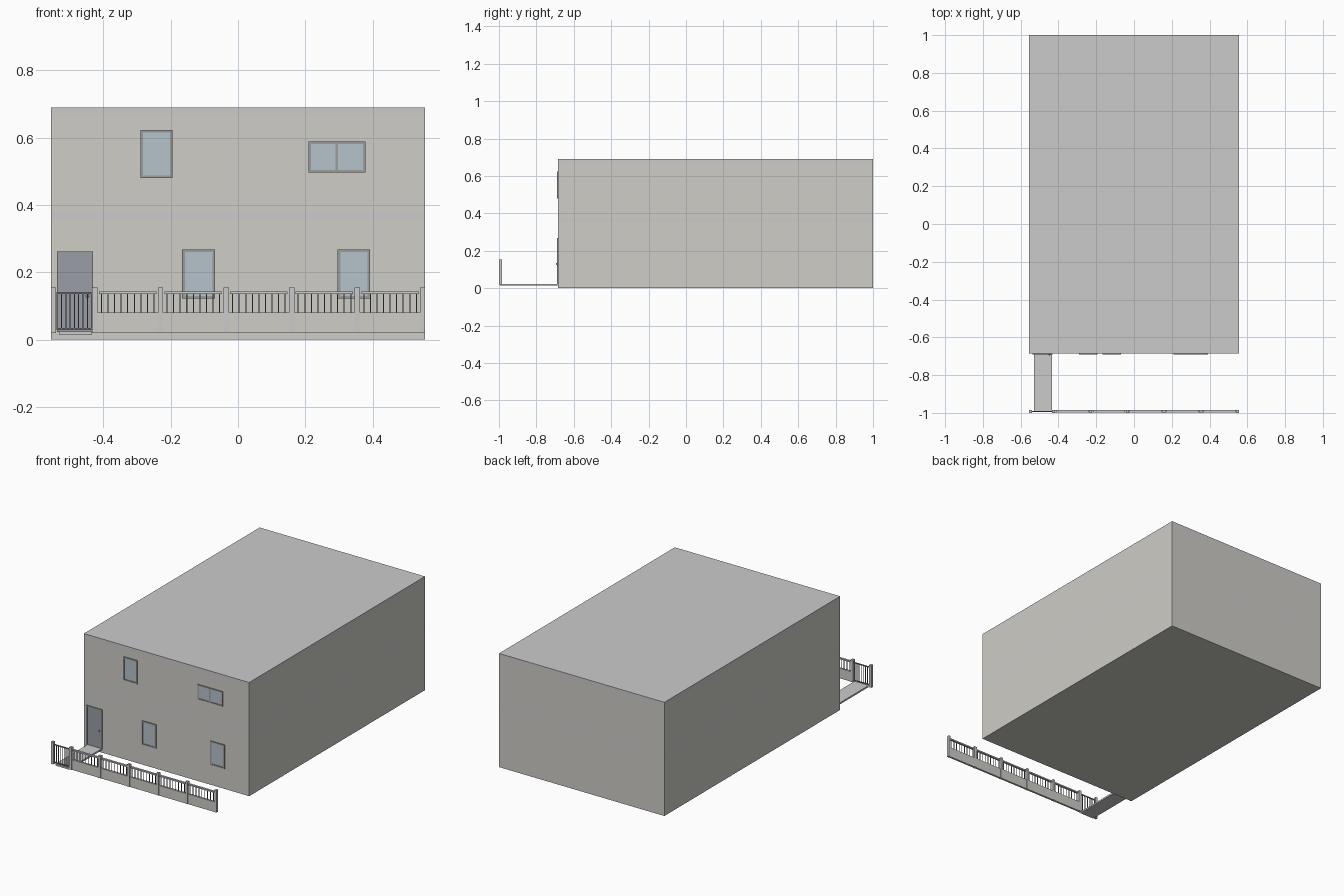
import bpy

if "Cube" in bpy.data.objects:
    bpy.data.objects.remove(bpy.data.objects["Cube"])


def material(name, rgb):
    m = bpy.data.materials.new(name)
    m.diffuse_color = (*rgb, 1)
    m.use_nodes = True
    m.node_tree.nodes["Principled BSDF"].inputs["Base Color"].default_value = m.diffuse_color
    return m


WALL = material("warm_plaster", (0.62, 0.61, 0.57))
BAND = material("band_grey", (0.56, 0.56, 0.55))
FRAME = material("frame_grey", (0.33, 0.34, 0.34))
GLASS = material("glass_blue", (0.47, 0.54, 0.60))
DOOR = material("door_slate", (0.32, 0.34, 0.38))
DARK = material("dark_metal", (0.2, 0.2, 0.2))


def box(name, x, y, z, mat=None):
    """Box from (min, max) ranges on each axis."""
    r = (x, y, z)
    bpy.ops.mesh.primitive_cube_add(size=1, location=[(a + b) / 2 for a, b in r])
    o = bpy.context.object
    o.name = name
    o.scale = [b - a for a, b in r]
    bpy.ops.object.transform_apply(location=False, rotation=False, scale=True)
    if mat:
        o.data.materials.append(mat)
    return o


W, FRONT, BACK = 0.555, -0.685, 1.0

# House body: two storeys separated by floor slabs
for name, z, mat in (("ground_storey", (0, 0.36), WALL),
                     ("floor_band", (0.36, 0.378), BAND),
                     ("upper_storey", (0.378, 0.671), WALL),
                     ("roof_slab", (0.671, 0.69), BAND)):
    box(name, (-W, W), (FRONT, BACK), z, mat)


def framed(name, x, z, t, panel, sill=True):
    """Four frame bars standing slightly proud of the wall around a panel."""
    y = (FRONT - 0.005, FRONT + 0.005)
    for side, a, b in (("left", x[0], x[0] + t), ("right", x[1] - t, x[1])):
        box(f"{name}_frame_{side}", (a, b), y, z, FRAME)
    inner = (x[0] + t, x[1] - t)
    box(f"{name}_frame_top", inner, y, (z[1] - t, z[1]), FRAME)
    if sill:
        box(f"{name}_frame_bottom", inner, y, (z[0], z[0] + t), FRAME)
    box(f"{name}_panel", inner, (FRONT - 0.0015, FRONT + 0.004),
        (z[0] + (t if sill else 0), z[1] - t), panel)


# Windows
framed("upper_window", (-0.29, -0.194), (0.48, 0.623), 0.008, GLASS)
framed("wide_window", (0.21, 0.378), (0.497, 0.588), 0.007, GLASS)
box("wide_window_mullion", (0.290, 0.297), (FRONT - 0.005, FRONT + 0.005),
    (0.504, 0.581), FRAME)
framed("lower_window_a", (-0.166, -0.068), (0.122, 0.268), 0.008, GLASS)
framed("lower_window_b", (0.296, 0.392), (0.122, 0.268), 0.008, GLASS)

# Front door with knob
framed("door", (-0.537, -0.431), (0.022, 0.262), 0.007, DOOR, sill=False)
bpy.ops.mesh.primitive_uv_sphere_add(segments=12, ring_count=8, radius=0.005,
                                     location=(-0.447, FRONT - 0.006, 0.13))
bpy.context.object.name = "door_knob"
bpy.ops.object.shade_smooth_by_angle()

# Path from gate to door
box("path", (-0.53, -0.435), (-0.995, FRONT), (0.014, 0.024))

# Fence posts
FY = (-1.0, -0.984)
BASE = 0.02
posts = [-0.425 + i * 0.1948 for i in range(6)]
for i, x in enumerate([-0.548] + posts):
    x0, x1 = max(x - 0.008, -W), min(x + 0.008, W)
    box(f"fence_post_{i}", (x0, x1), FY, (BASE, 0.155), BAND)

# Low wall, handrail and balusters between posts
for i in range(5):
    a, b = posts[i] + 0.008, posts[i + 1] - 0.008
    box(f"low_wall_{i}", (a, b), (-0.998, -0.986), (BASE, 0.081), WALL)
    box(f"handrail_{i}", (a + 0.004, b - 0.004), (-0.998, -0.986), (0.135, 0.143), BAND)
    for k in range(9):
        x = posts[i] + 0.0195 * (k + 1)
        box(f"baluster_{i}_{k}", (x - 0.0015, x + 0.0015), (-0.9935, -0.9905),
            (0.08, 0.136), DARK)

# Gate
for z0, z1 in ((0.028, 0.034), (0.135, 0.141)):
    box("gate_rail", (-0.539, -0.432), (-0.994, -0.989), (z0, z1), DARK)
for k in range(9):
    x = -0.537 + k * 0.0128
    box(f"gate_bar_{k}", (x - 0.0015, x + 0.0015), (-0.993, -0.990), (0.03, 0.14), DARK)
